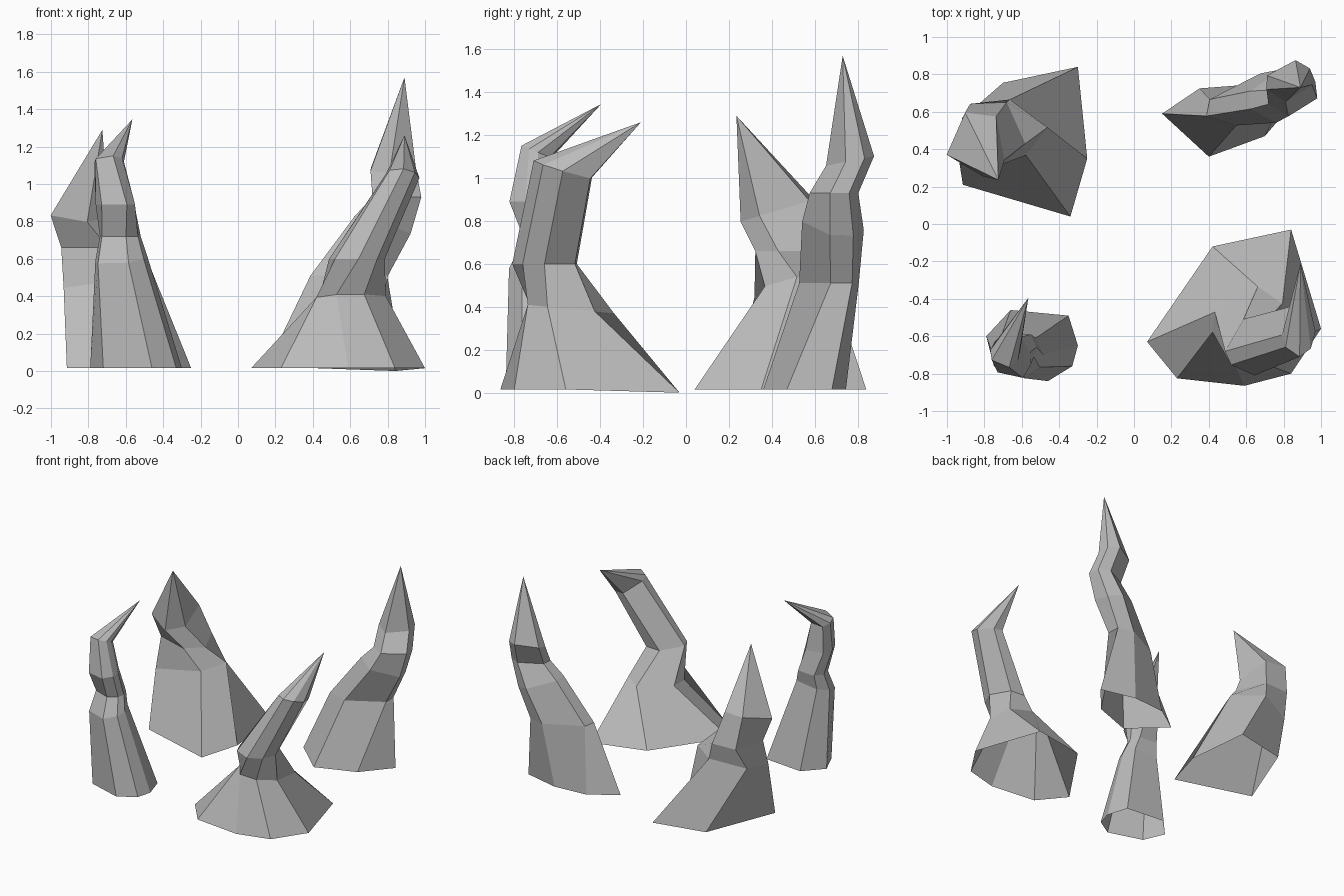
import bpy
import bmesh
from math import sin, cos, atan2, radians
from mathutils import Vector

# Remove the default cube
default_cube = bpy.data.objects.get("Cube")
if default_cube:
    bpy.data.objects.remove(default_cube, do_unlink=True)

GROUND = 0.015

# One plain grey stone material
stone = bpy.data.materials.new("grey stone")
stone.use_nodes = True
grey = (0.5, 0.5, 0.5, 1)
stone.diffuse_color = grey
stone.node_tree.nodes["Principled BSDF"].inputs["Base Color"].default_value = grey


def joint(centre, radii, turn=0, tilt=(0, 0)):
    """Describe one tilted elliptical cross-section of a spike."""
    return dict(centre=centre, radii=radii, turn=radians(turn), tilt=tilt)


def ring_points(angles, centre, radii, turn, tilt):
    """Place one point of the cross-section for each angle of the foot."""
    points = []
    for angle in angles:
        u, v = radii[0] * cos(angle), radii[1] * sin(angle)
        dx = u * cos(turn) - v * sin(turn)
        dy = u * sin(turn) + v * cos(turn)
        dz = dx * tilt[0] + dy * tilt[1]
        points.append(Vector(centre) + Vector((dx, dy, dz)))
    return points


def build_spike(name, foot, joints, tip):
    """Loft an open-bottomed faceted spike from its foot outline to its tip."""
    base = [Vector((p[0], p[1], p[2] if len(p) > 2 else GROUND)) for p in foot]
    middle = sum(base, Vector()) / len(base)
    angles = [atan2(p.y - middle.y, p.x - middle.x) for p in base]

    bm = bmesh.new()
    rings = [base] + [ring_points(angles, **j) for j in joints]
    rings = [[bm.verts.new(p) for p in ring] for ring in rings]
    apex = bm.verts.new(tip)
    count = len(base)
    for i in range(count):
        k = (i + 1) % count
        for low, high in zip(rings, rings[1:]):
            bm.faces.new((low[i], low[k], high[k], high[i]))
        bm.faces.new((rings[-1][i], rings[-1][k], apex))

    mesh = bpy.data.meshes.new(name)
    bm.to_mesh(mesh)
    bm.free()
    mesh.materials.append(stone)
    spike = bpy.data.objects.new(name, mesh)
    bpy.context.collection.objects.link(spike)
    return spike


# Broad spike at the front left, bending back and outward
build_spike(
    "front_left_spike",
    foot=[(0.07, -0.63), (0.23, -0.825), (0.59, -0.865), (0.84, -0.8),
          (1, -0.56), (0.84, -0.03, 0), (0.42, -0.12)],
    joints=[
        joint(centre=(0.62, -0.54, 0.39), radii=(0.2, 0.21), turn=-30, tilt=(0, -0.1)),
        joint(centre=(0.635, -0.655, 0.6), radii=(0.15, 0.155)),
        joint(centre=(0.88, -0.57, 1.04), radii=(0.09, 0.14), tilt=(-0.1, -0.3)),
    ],
    tip=(0.89, -0.21, 1.26),
)

# Small slender spike at the front right, with a kinked neck
build_spike(
    "front_right_spike",
    foot=[(-0.72, -0.76), (-0.46, -0.84), (-0.33, -0.76), (-0.3, -0.65),
          (-0.35, -0.49), (-0.66, -0.46), (-0.79, -0.6)],
    joints=[
        joint(centre=(-0.625, -0.7, 0.6), radii=(0.14, 0.13), tilt=(0.1, 0.2)),
        joint(centre=(-0.63, -0.66, 0.72), radii=(0.11, 0.1)),
        joint(centre=(-0.655, -0.71, 0.89), radii=(0.105, 0.13), turn=15),
        joint(centre=(-0.69, -0.69, 1.12), radii=(0.08, 0.08), tilt=(0, -0.4)),
    ],
    tip=(-0.565, -0.395, 1.345),
)

# Tallest spike at the back left, leaning outward then straight up
build_spike(
    "back_left_spike",
    foot=[(0.15, 0.59), (0.4, 0.36), (0.7, 0.47), (0.88, 0.68),
          (0.61, 0.745), (0.35, 0.725)],
    joints=[
        joint(centre=(0.6, 0.665, 0.51), radii=(0.23, 0.12), turn=22),
        joint(centre=(0.77, 0.685, 0.78), radii=(0.16, 0.14), turn=25, tilt=(-0.3, -0.1)),
        joint(centre=(0.85, 0.69, 0.93), radii=(0.14, 0.11), turn=20),
        joint(centre=(0.83, 0.765, 1.08), radii=(0.13, 0.11), turn=20, tilt=(0, 0.2)),
    ],
    tip=(0.89, 0.73, 1.57),
)

# Wide spike at the back right, leaning outward with a forward tip
build_spike(
    "back_right_spike",
    foot=[(-0.915, 0.21), (-0.34, 0.04), (-0.25, 0.35), (-0.3, 0.84), (-0.7, 0.755)],
    joints=[
        joint(centre=(-0.73, 0.48, 0.5), radii=(0.28, 0.17), turn=20, tilt=(0.12, 0.2)),
        joint(centre=(-0.77, 0.49, 0.66), radii=(0.2, 0.18)),
        joint(centre=(-0.84, 0.43, 0.85), radii=(0.17, 0.18), turn=-10, tilt=(0, 0.3)),
    ],
    tip=(-0.725, 0.235, 1.29),
)
